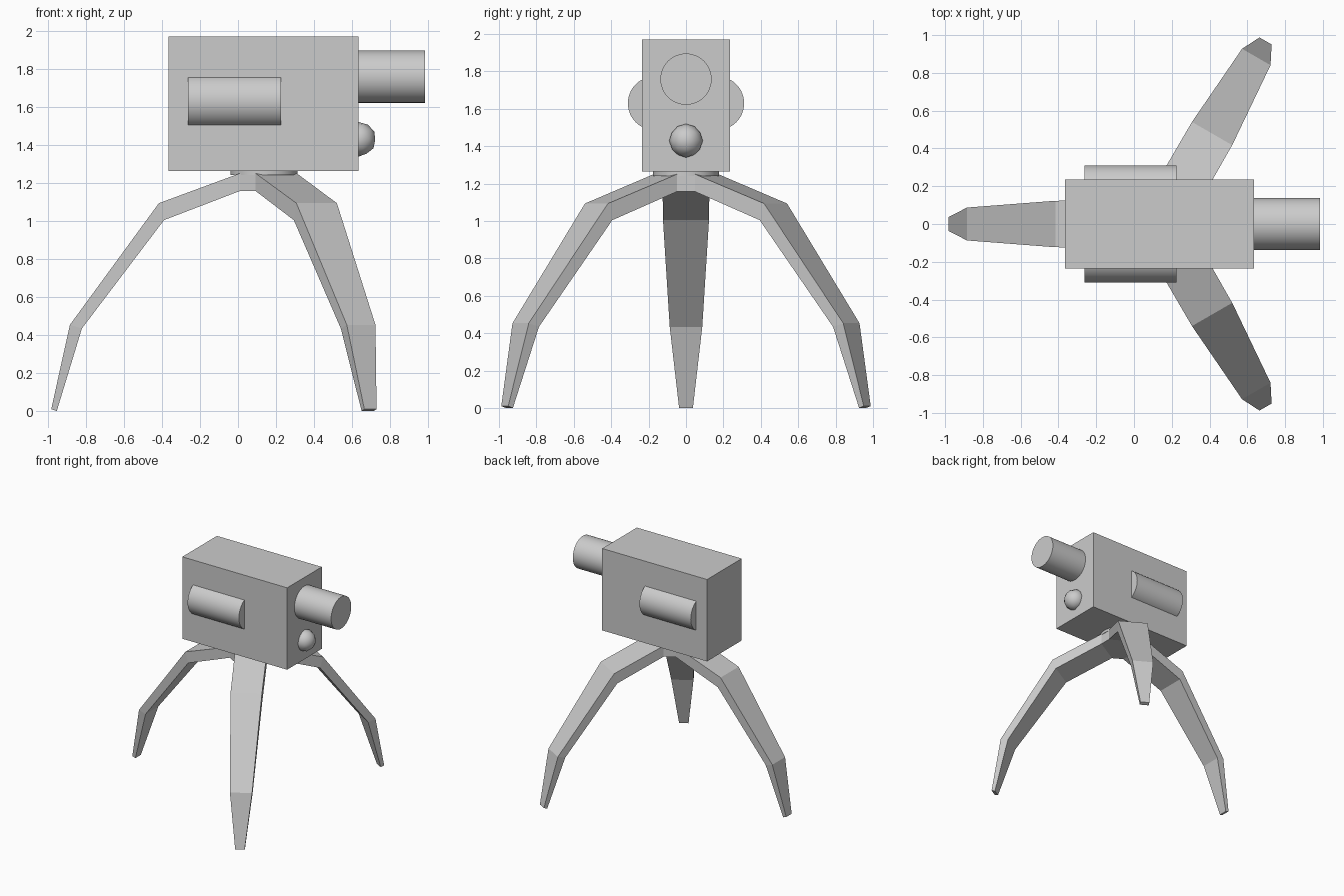
import bpy, bmesh
from math import pi, sin, cos, radians
from mathutils import Vector

if "Cube" in bpy.data.objects:
    bpy.data.objects.remove(bpy.data.objects["Cube"])

CX = 0.137  # x of the stand's axis


def smooth(obj):
    bpy.ops.object.select_all(action='DESELECT')
    obj.select_set(True)
    bpy.context.view_layer.objects.active = obj
    bpy.ops.object.shade_smooth_by_angle(angle=radians(40))


def cylinder(name, start, end, r, sides=48):
    a, b = Vector(start), Vector(end)
    bpy.ops.mesh.primitive_cylinder_add(vertices=sides, radius=r, depth=(b - a).length,
                                        location=(a + b) / 2,
                                        rotation=(b - a).to_track_quat('Z', 'Y').to_euler())
    obj = bpy.context.object
    obj.name = name
    smooth(obj)
    return obj


def mesh_object(name, bm):
    bmesh.ops.recalc_face_normals(bm, faces=bm.faces)
    me = bpy.data.meshes.new(name)
    bm.to_mesh(me)
    bm.free()
    obj = bpy.data.objects.new(name, me)
    bpy.context.collection.objects.link(obj)
    return obj


# Leg stations: outer (radius, z), inner (radius, z), half width
STATIONS = [((0.127, 1.250), (0.127, 1.157), 0.125),
            ((0.553, 1.093), (0.526, 1.004), 0.123),
            ((1.021, 0.453), (0.958, 0.434), 0.087),
            ((1.119, 0.010), (1.090, 0.000), 0.037)]


def at(angle, r, w, z):
    return (CX + r * cos(angle) - w * sin(angle), r * sin(angle) + w * cos(angle), z)


def leg(name, angle):
    bm = bmesh.new()
    rings = []
    for (ro, zo), (ri, zi), w in STATIONS:
        rings.append([bm.verts.new(at(angle, r, s, z))
                      for r, s, z in ((ro, -w, zo), (ro, w, zo), (ri, w, zi), (ri, -w, zi))])
    for a, b in zip(rings, rings[1:]):
        for i in range(4):
            j = (i + 1) % 4
            bm.faces.new((a[i], a[j], b[j], b[i]))
    bm.faces.new(rings[0])
    bm.faces.new(rings[-1])
    return mesh_object(name, bm)


# Three legs
angles = {"front_leg": -pi / 3, "rear_leg": pi / 3, "left_leg": pi}
for name, ang in angles.items():
    leg(name, ang)

# Six-sided hub joining the leg roots
bm = bmesh.new()
(r0, ztop), (_, zbot), w0 = STATIONS[0]
base = bm.faces.new([bm.verts.new(at(a, r0, s, zbot))
                     for a in (-pi / 3, pi / 3, pi) for s in (-w0, w0)])
ext = bmesh.ops.extrude_face_region(bm, geom=[base], use_keep_orig=True)
bmesh.ops.translate(bm, vec=(0, 0, ztop - zbot),
                    verts=[v for v in ext["geom"] if isinstance(v, bmesh.types.BMVert)])
mesh_object("leg_hub", bm)

# Swivel plate under the housing
cylinder("swivel_plate", (CX, 0, 1.24), (CX, 0, 1.28), 0.177)

# Housing box
bpy.ops.mesh.primitive_cube_add(size=1, location=(0.134, 0, 1.616))
box = bpy.context.object
box.name = "housing"
box.scale = (1.0, 0.472, 0.706)

# Barrel and side drums
cylinder("barrel", (0.6, 0, 1.758), (0.984, 0, 1.758), 0.137)
for side, name in ((-1, "front_drum"), (1, "rear_drum")):
    cylinder(name, (-0.263, side * 0.168, 1.629), (0.226, side * 0.168, 1.629), 0.143)

# Sensor ball
bpy.ops.mesh.primitive_ico_sphere_add(subdivisions=2, radius=0.09, location=(0.636, 0, 1.429))
ball = bpy.context.object
ball.name = "sensor_ball"
smooth(ball)
